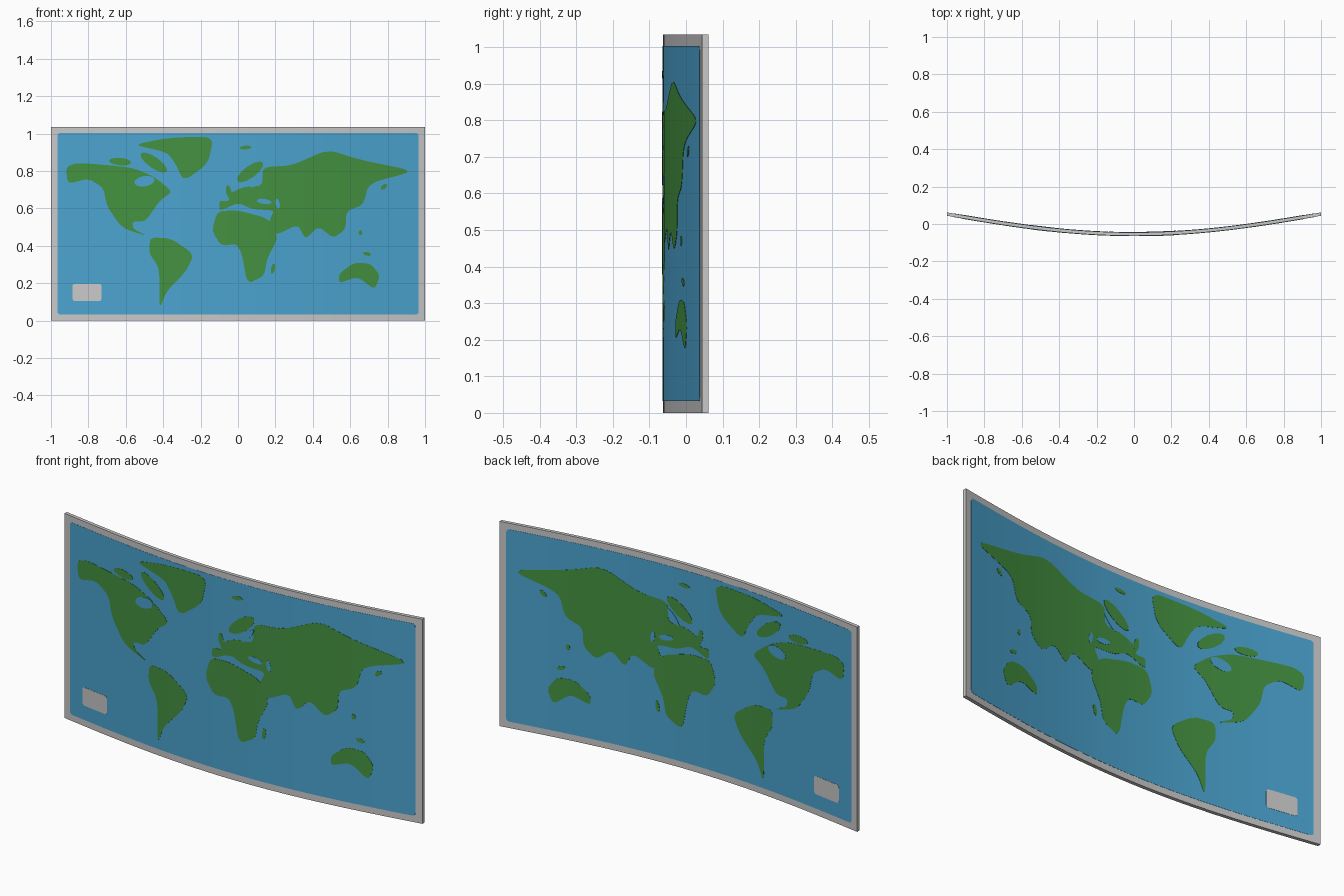
import bpy, bmesh, math

if "Cube" in bpy.data.objects:
    bpy.data.objects.remove(bpy.data.objects["Cube"])

HALF = 0.009          # half thickness of the board
STEPS = 40            # facets across the bend


def mat(name, rgb):
    m = bpy.data.materials.new(name)
    m.diffuse_color = (*rgb, 1)
    m.use_nodes = True
    m.node_tree.nodes["Principled BSDF"].inputs["Base Color"].default_value = m.diffuse_color
    return m


GREY = mat("light grey", (0.58, 0.58, 0.58))
BLUE = mat("sea blue", (0.07, 0.37, 0.63))
GREEN = mat("land green", (0.058, 0.285, 0.052))


def bend(x):
    """Shallow curve of the board, bulging to the front."""
    return -0.054 + 0.107 * (1.2 * x * x - 0.2 * x ** 4)


def bent_plate(name, pts, material, proud=0.0):
    """Extrude an x-z outline through the board, slice it and bend it."""
    bm = bmesh.new()
    h = HALF + proud
    face = bm.faces.new([bm.verts.new((x, -h, z)) for x, z in pts])
    face.normal_update()
    new = bmesh.ops.extrude_face_region(bm, geom=[face], use_keep_orig=True)["geom"]
    bmesh.ops.translate(bm, vec=(0, 2 * h, 0),
                        verts=[v for v in new if isinstance(v, bmesh.types.BMVert)])
    bm.normal_update()
    bmesh.ops.triangulate(bm, faces=bm.faces[:], ngon_method='EAR_CLIP')
    for i in range(1, STEPS):
        bmesh.ops.bisect_plane(bm, geom=bm.verts[:] + bm.edges[:] + bm.faces[:], dist=1e-6,
                               plane_co=(-1 + 2 * i / STEPS, 0, 0), plane_no=(1, 0, 0))
    for v in bm.verts:    # follow the facets so that all layers stay parallel
        t = (v.co.x + 1) * STEPS / 2
        i = min(max(math.floor(t), 0), STEPS - 1)
        a, b = bend(-1 + 2 * i / STEPS), bend(-1 + 2 * (i + 1) / STEPS)
        v.co.y += a + (b - a) * (t - i)
    bmesh.ops.recalc_face_normals(bm, faces=bm.faces[:])
    me = bpy.data.meshes.new(name)
    bm.to_mesh(me)
    bm.free()
    me.materials.append(material)
    ob = bpy.data.objects.new(name, me)
    bpy.context.collection.objects.link(ob)


def soften(pts, cut=0.17, rounds=2):
    """Round an outline by cutting its corners."""
    for _ in range(rounds):
        out = []
        for (ax, az), (bx, bz) in zip(pts, pts[1:] + pts[:1]):
            dx, dz = (bx - ax) * cut, (bz - az) * cut
            out += [(ax + dx, az + dz), (bx - dx, bz - dz)]
        pts = out
    return pts


def rounded(x0, x1, z0, z1, r, n=4):
    pts = []
    for k, (cx, cz) in enumerate([(x1 - r, z1 - r), (x0 + r, z1 - r),
                                  (x0 + r, z0 + r), (x1 - r, z0 + r)]):
        for j in range(n + 1):
            a = math.pi / 2 * (k + j / n)
            pts.append((cx + r * math.cos(a), cz + r * math.sin(a)))
    return pts


def blob(cx, cz, rx, rz, tilt, n=12):
    """Island or lake: an ellipse turned by tilt degrees."""
    t = math.radians(tilt)
    out = []
    for i in range(n):
        a = 2 * math.pi * i / n
        x, z = rx * math.cos(a), rz * math.sin(a)
        out.append((cx + x * math.cos(t) - z * math.sin(t), cz + x * math.sin(t) + z * math.cos(t)))
    return out


# Board, whose border shows as the frame, sea panel, and label plate
bent_plate("frame_board", [(-1, 0), (1, 0), (1, 1.034), (-1, 1.034)], GREY)
bent_plate("sea_panel", rounded(-0.965, 0.965, 0.032, 1.003, 0.015), BLUE, 0.001)
bent_plate("label_plate", rounded(-0.885, -0.73, 0.105, 0.197, 0.012), GREY, 0.002)

# Coarse coast outlines in x, z, rounded by corner cutting
LAND = {
    "north_america": [(-.92, .82), (-.86, .845), (-.57, .82), (-.45, .77), (-.35, .69),
                      (-.42, .64), (-.495, .53), (-.565, .53), (-.56, .49), (-.48, .45),
                      (-.62, .495), (-.70, .61), (-.72, .71), (-.80, .76), (-.91, .73)],
    "greenland": [(-.56, .94), (-.37, .978), (-.13, .985), (-.16, .84), (-.29, .745),
                  (-.335, .84), (-.38, .90)],
    "south_america": [(-.47, .445), (-.36, .44), (-.235, .355), (-.28, .26), (-.38, .16),
                      (-.42, .06), (-.42, .28), (-.475, .36)],
    "africa": [(-.11, .585), (0, .59), (.165, .545), (.215, .445), (.155, .33), (.14, .24),
               (.05, .195), (.02, .36), (-.01, .41), (-.09, .40), (-.14, .48)],
    "eurasia": [(-.10, .64), (-.045, .64), (-.055, .675), (.03, .715), (.13, .72), (.13, .82),
                (.29, .83), (.48, .915), (.65, .86), (.95, .80), (.70, .735), (.67, .62),
                (.58, .585), (.575, .49), (.51, .44), (.43, .505), (.36, .435), (.32, .515),
                (.20, .455), (.165, .53), (.195, .59), (.08, .595), (0, .63), (-.10, .585)],
    "australia": [(.54, .25), (.62, .31), (.71, .305), (.76, .24), (.73, .165), (.64, .235),
                  (.54, .20)],
}
for name, outline in LAND.items():
    bent_plate(name, soften(outline), GREEN, 0.002)

# Islands and a peninsula: centre x, centre z, two radii, tilt
ISLANDS = [(.065, .795, .085, .032, 36), (-.45, .845, .085, .03, -35), (-.63, .85, .06, .02, -5),
           (-.05, .69, .014, .035, 10), (.04, .925, .032, .01, 5), (.187, .278, .01, .028, -10),
           (.78, .715, .02, .011, 40), (.655, .47, .01, .014, 0), (.69, .357, .022, .01, -15)]
for i, spec in enumerate(ISLANDS):
    bent_plate(f"island_{i + 1}", blob(*spec), GREEN, 0.0023)

# Inland seas and the large northern bay
SEAS = [(-.50, .745, .055, .028, 10), (.14, .637, .04, .014, -8), (.212, .625, .011, .028, 10),
        (.10, .75, .05, .012, 50)]
for i, spec in enumerate(SEAS):
    bent_plate(f"inland_sea_{i + 1}", blob(*spec), BLUE, 0.003)
